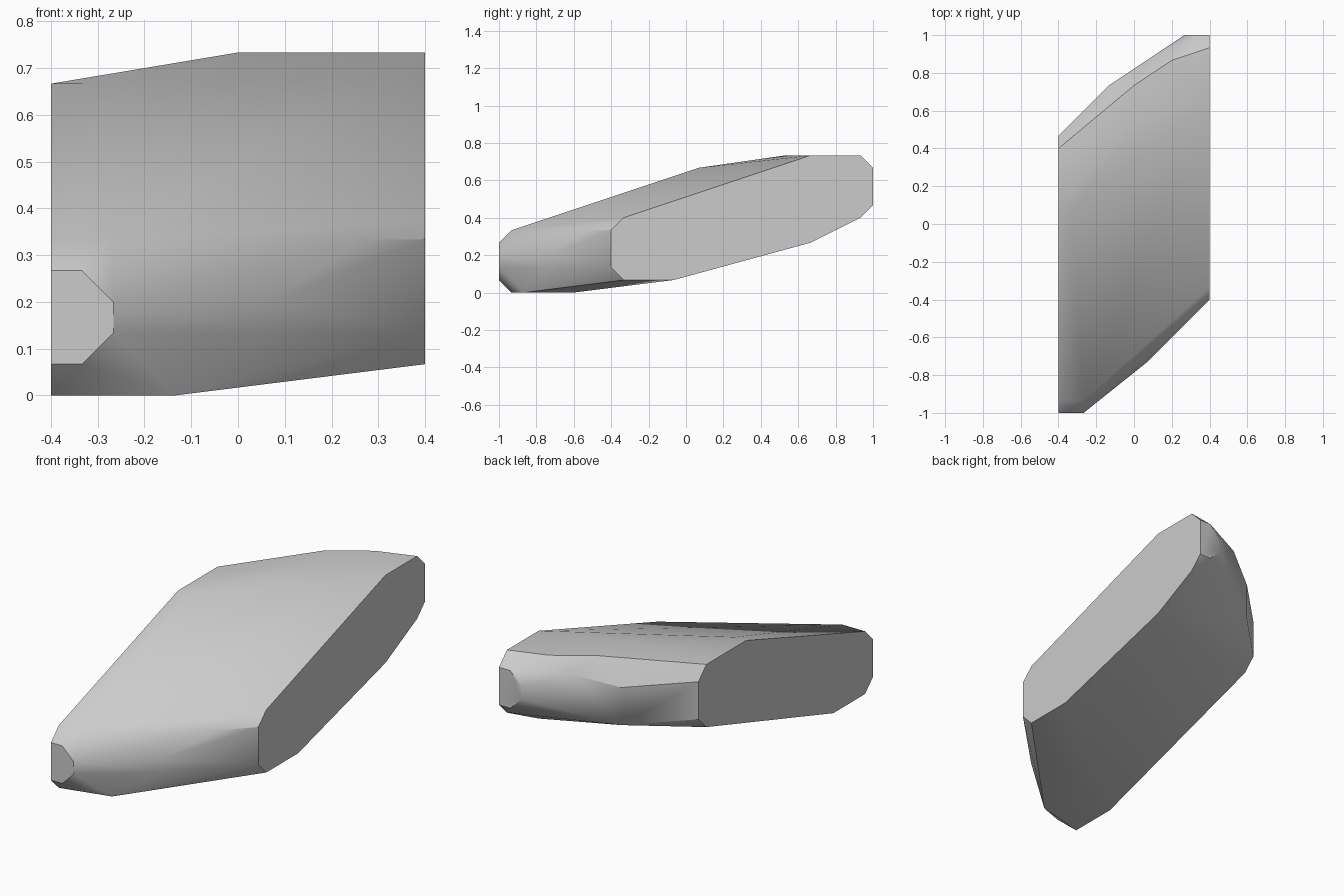
import bpy
import bmesh

cube = bpy.data.objects.get("Cube")
if cube:
    bpy.data.objects.remove(cube, do_unlink=True)

U = 1 / 15  # bevel step; all corners sit on this grid

grey = bpy.data.materials.new("plain_grey")
grey.use_nodes = True
colour = (0.6, 0.6, 0.6, 1)
grey.diffuse_color = colour
grey.node_tree.nodes["Principled BSDF"].inputs["Base Color"].default_value = colour

# Flat end profiles (y, z), in grid steps
right_end = [(7, 9), (6, 10), (1, 10), (-14, 5), (-15, 4), (-15, 1),
             (-14, 0), (-10, 0), (6, 5), (7, 6)]
left_end = [(-6, 5), (-5, 6), (10, 11), (14, 11), (15, 10), (15, 7),
            (14, 6), (10, 4), (-1, 1), (-5, 1), (-6, 2)]

# Corners of the bevelled nose, tail, top and underside (x, y, z)
nose = [(-5, -15, 4), (-4, -15, 3), (-4, -15, 2), (-5, -15, 1),
        (-4, -14, 5), (4, -8, 5), (1, -11, 2), (1, -11, 3), (4, -6, 6)]
tail = [(5, 15, 10), (4, 15, 9), (4, 15, 8), (5, 15, 7),
        (-2, 11, 9), (-2, 11, 6), (1, 13, 10), (3, 13, 11)]
top = [(0, 8, 11), (0, 11, 11), (-5, 1, 10)]
underside = [(-2, -9, 0), (-2, -13, 0)]

points = [(-6, y, z) for y, z in right_end] + [(6, y, z) for y, z in left_end]
points += nose + tail + top + underside

# Sheared slab as the skin around all corners
bm = bmesh.new()
for p in points:
    bm.verts.new([c * U for c in p])
hull = bmesh.ops.convex_hull(bm, input=bm.verts)
loose = [v for v in bm.verts if not v.link_faces]
bmesh.ops.delete(bm, geom=loose, context='VERTS')
bmesh.ops.dissolve_limit(bm, angle_limit=0.01, verts=bm.verts, edges=bm.edges)
bmesh.ops.recalc_face_normals(bm, faces=bm.faces)

mesh = bpy.data.meshes.new("slanted_slab")
bm.to_mesh(mesh)
bm.free()
mesh.materials.append(grey)
slab = bpy.data.objects.new("slanted_slab", mesh)
bpy.context.collection.objects.link(slab)

# Soft sides, crisp flat ends
bpy.ops.object.select_all(action='DESELECT')
slab.select_set(True)
bpy.context.view_layer.objects.active = slab
bpy.ops.object.shade_smooth_by_angle(angle=0.6)
